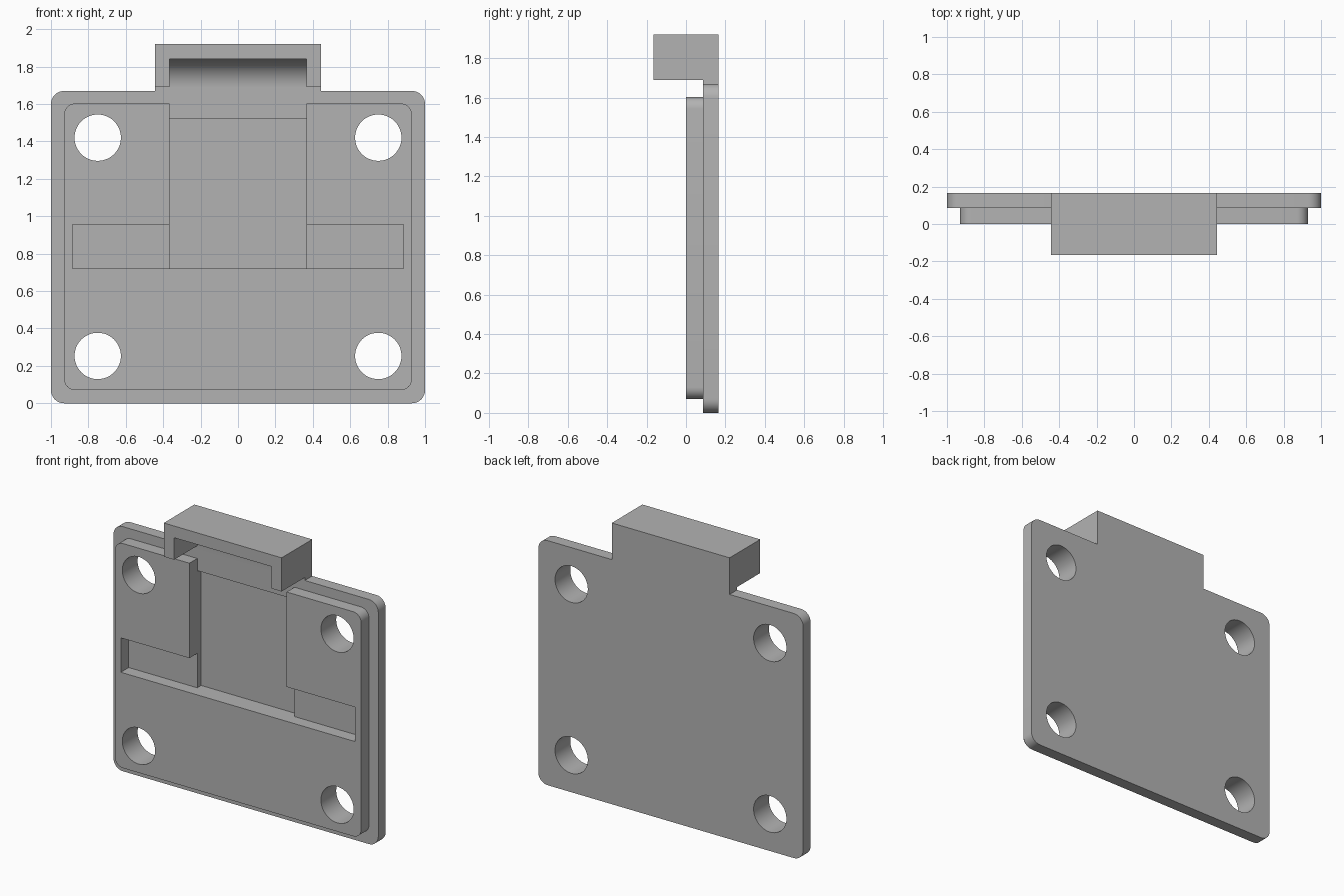
import bpy, bmesh, math
from mathutils import Vector

if "Cube" in bpy.data.objects:
    bpy.data.objects.remove(bpy.data.objects["Cube"])

grey = bpy.data.materials.new("plain grey")
grey.use_nodes = True
colour = (0.45, 0.45, 0.45, 1)
grey.diffuse_color = colour
grey.node_tree.nodes["Principled BSDF"].inputs["Base Color"].default_value = colour

FRONT, MID, BACK = 0.0, 0.085, 0.165      # depth layers of the two plates
SLOT = 0.367                              # half width of the centre channel
HOOD = 0.445                              # half width of the hood


def prism(name, points, sweep):
    """Solid made by sweeping a closed 3D profile along a vector."""
    bm = bmesh.new()
    face = bm.faces.new([bm.verts.new(p) for p in points])
    side = bmesh.ops.extrude_face_region(bm, geom=[face])["geom"]
    bmesh.ops.translate(bm, vec=Vector(sweep),
                        verts=[v for v in side if isinstance(v, bmesh.types.BMVert)])
    bmesh.ops.recalc_face_normals(bm, faces=bm.faces)
    mesh = bpy.data.meshes.new(name)
    bm.to_mesh(mesh)
    bm.free()
    mesh.materials.append(grey)
    obj = bpy.data.objects.new(name, mesh)
    bpy.context.collection.objects.link(obj)
    return obj


def arc(cx, cz, r, start, end, steps):
    angles = [math.radians(start + (end - start) * i / steps) for i in range(steps + 1)]
    return [(cx + r * math.cos(a), cz + r * math.sin(a)) for a in angles]


def plate(name, half, z0, z1, r, y0, y1):
    """Upright plate with rounded corners."""
    corners = [(half - r, z1 - r), (r - half, z1 - r), (r - half, z0 + r), (half - r, z0 + r)]
    outline = [p for i, (x, z) in enumerate(corners)
               for p in arc(x, z, r, 90 * i, 90 * i + 90, 8)]
    return prism(name, [(x, y0, z) for x, z in outline], (0, y1 - y0, 0))


def box(name, half, z0, z1, y0, y1):
    outline = [(-half, z0), (half, z0), (half, z1), (-half, z1)]
    return prism(name, [(x, y0, z) for x, z in outline], (0, y1 - y0, 0))


def combine(target, tool, operation):
    mod = target.modifiers.new(operation.title(), 'BOOLEAN')
    mod.operation, mod.object, mod.solver = operation, tool, 'EXACT'
    bpy.context.view_layer.objects.active = target
    bpy.ops.object.modifier_apply(modifier=mod.name)


def cut(target, *tools):
    for tool in tools:
        combine(target, tool, 'DIFFERENCE')


# Plates
back_plate = plate("back_plate", 1.0, 0, 1.67, 0.07, MID, BACK)
front_plate = plate("front_plate", 0.93, 0.07, 1.603, 0.06, FRONT, MID)

# Hood with a curved hollow that opens to the front and below
hood_side = [(-BACK, 1.69), (-BACK, 1.92), (BACK, 1.92), (BACK, 1.6), (MID, 1.6), (MID, 1.69)]
hood = prism("hood", [(-HOOD, y, z) for y, z in hood_side], (2 * HOOD, 0, 0))
hollow_side = [(-0.3, 1.6), (-0.3, 1.84)] + arc(MID - 0.15, 1.69, 0.15, 90, 0, 16) + [(0.07, 1.6)]
hollow = prism("hood_cutter", [(-SLOT, y, z) for y, z in hollow_side], (2 * SLOT, 0, 0))
cut(hood, hollow)
combine(back_plate, hood, 'UNION')

# Centre channel, its deeper floor, and the side pockets
channel = box("channel_cutter", SLOT, 0.72, 1.8, -0.1, 0.12)
floor = box("floor_cutter", SLOT, 0.72, 1.52, 0.03, 0.127)
pockets = box("pocket_cutter", 0.885, 0.72, 0.955, -0.1, 0.12)
cut(front_plate, channel, pockets)
cut(back_plate, floor)

# Four mounting holes
holes = []
for x in (-0.75, 0.75):
    for z in (0.253, 1.42):
        ring = arc(x, z, 0.124, 0, 360, 48)[:-1]
        holes.append(prism("hole_cutter", [(px, -0.3, pz) for px, pz in ring], (0, 0.6, 0)))
cut(front_plate, *holes)
cut(back_plate, *holes)

# Remove the spent cutters and shade smoothly with sharp edges
for tool in [hood, hollow, channel, floor, pockets] + holes:
    bpy.data.objects.remove(tool)
bpy.ops.object.select_all(action='DESELECT')
for part in (back_plate, front_plate):
    part.select_set(True)
    bpy.context.view_layer.objects.active = part
bpy.ops.object.shade_smooth_by_angle(angle=math.radians(30))
